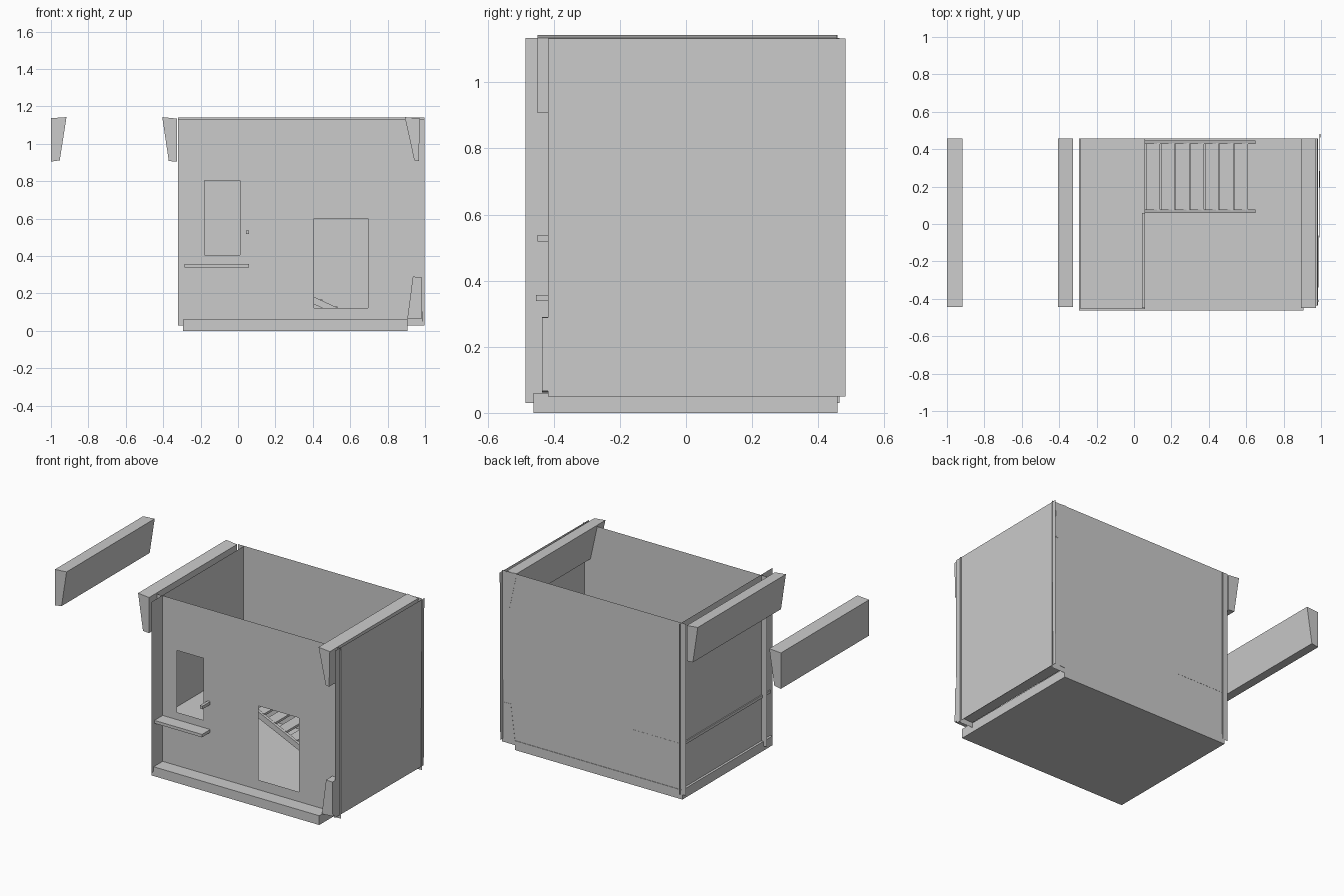
import bpy

if "Cube" in bpy.data.objects:
    bpy.data.objects.remove(bpy.data.objects["Cube"])

def mesh(name, verts, faces):
    me = bpy.data.meshes.new(name)
    me.from_pydata(verts, [], faces)
    me.update()
    ob = bpy.data.objects.new(name, me)
    bpy.context.collection.objects.link(ob)
    return ob

def prism(name, profile, y0, y1):
    """Extrude an x/z profile (anticlockwise seen from the front) along y."""
    n = len(profile)
    verts = [(x, y, z) for y in (y0, y1) for x, z in profile]
    faces = [list(range(n)), list(range(2 * n - 1, n - 1, -1))]
    faces += [[i, i + n, (i + 1) % n + n, (i + 1) % n] for i in range(n)]
    return mesh(name, verts, faces)

def box(name, x0, x1, y0, y1, z0, z1):
    return prism(name, [(x0, z0), (x1, z0), (x1, z1), (x0, z1)], y0, y1)

def pierced_wall(name, y, xs, zs, holes):
    """Thin wall made of grid cells, leaving out the cells inside openings."""
    verts = [(x, y, z) for z in zs for x in xs]
    w = len(xs)
    faces = []
    for j in range(len(zs) - 1):
        for i in range(w - 1):
            cx, cz = (xs[i] + xs[i + 1]) / 2, (zs[j] + zs[j + 1]) / 2
            if not any(a < cx < b and c < cz < d for a, b, c, d in holes):
                k = j * w + i
                faces.append((k, k + 1, k + w + 1, k + w))
    return mesh(name, verts, faces)

# Ground floor and upper floor
box("ground_floor", -0.295, 0.905, -0.462, 0.458, 0.0, 0.06)
box("upper_floor", -0.287, 0.06, -0.454, 0.456, 0.338, 0.357)

# Thin walls that run slightly past each other at the corners
pierced_wall("front_wall", -0.37,
             [-0.32, -0.178, 0.012, 0.405, 0.695, 0.998],
             [0.03, 0.123, 0.405, 0.602, 0.805, 1.132],
             [(-0.178, 0.012, 0.405, 0.805), (0.405, 0.695, 0.123, 0.602)])
pierced_wall("back_wall", 0.455, [-0.32, 0.998], [0.03, 1.14], [])
mesh("left_wall", [(-0.28, -0.485, 0.03), (-0.28, 0.465, 0.03),
                   (-0.28, 0.465, 1.135), (-0.28, -0.485, 1.135)], [(0, 3, 2, 1)])
mesh("right_wall", [(0.985, -0.418, 0.05), (0.992, 0.482, 0.05),
                    (0.996, 0.482, 1.132), (0.987, -0.418, 1.132)], [(0, 1, 2, 3)])

# Tapered beams at the top edges, one standing apart
prism("right_beam", [(0.943, 0.91), (0.967, 0.907), (0.972, 1.135), (0.892, 1.143)], -0.45, 0.456)
prism("left_beam", [(-0.37, 0.908), (-0.327, 0.905), (-0.327, 1.135), (-0.405, 1.143)], -0.443, 0.458)
prism("loose_beam", [(-1.0, 0.905), (-0.953, 0.912), (-0.917, 1.143), (-1.0, 1.137)], -0.443, 0.458)

# Sloped skirting along the right wall
prism("right_skirting", [(0.905, 0.062), (0.983, 0.066), (0.981, 0.288), (0.935, 0.29)], -0.435, 0.456)

# Handrail at the edge of the upper floor
box("landing_rail", 0.042, 0.06, -0.45, 0.06, 0.518, 0.538)

# Staircase: two sloped stringers and seven treads
def slope(x):
    return 0.341 - 0.46 * (x - 0.06)

for side, y0, y1 in (("front", 0.058, 0.078), ("back", 0.428, 0.446)):
    prism("stair_stringer_" + side,
          [(0.06, slope(0.06) - 0.042), (0.60, 0.055), (0.65, 0.055),
           (0.65, slope(0.65)), (0.06, slope(0.06))], y0, y1)
for i in range(7):
    x = 0.133 + 0.0785 * i
    z = slope(x) + 0.004
    box("stair_tread_%d" % (i + 1), x - 0.068, x + 0.006, 0.072, 0.432, z - 0.014, z)
